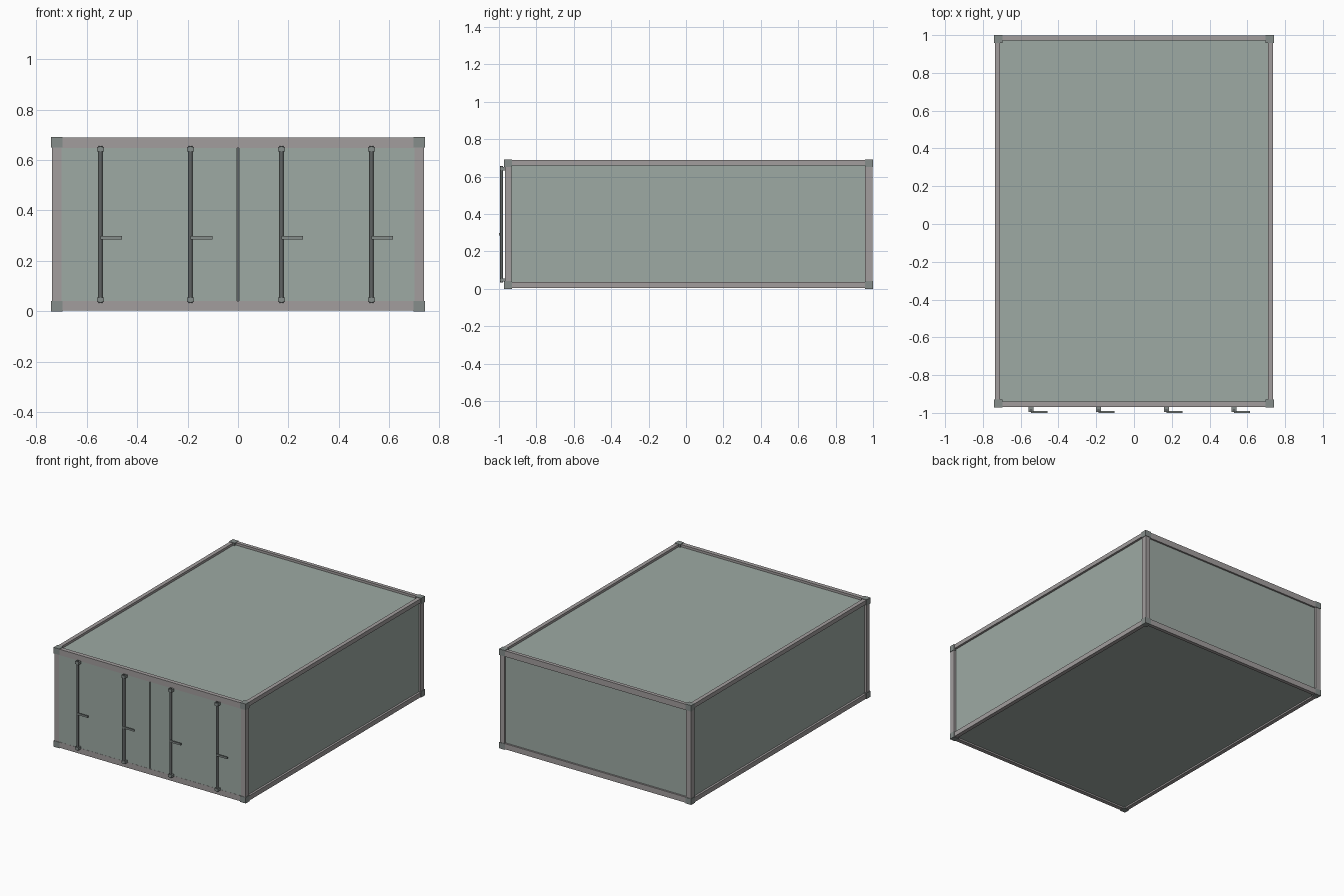
import bpy, bmesh
from mathutils import Vector, Matrix

if "Cube" in bpy.data.objects:
    bpy.data.objects.remove(bpy.data.objects["Cube"])


def material(name, rgb):
    m = bpy.data.materials.new(name)
    m.diffuse_color = (*rgb, 1)
    m.use_nodes = True
    m.node_tree.nodes["Principled BSDF"].inputs["Base Color"].default_value = m.diffuse_color
    return m


PANEL = material("panel_paint", (0.34, 0.40, 0.37))
FRAME = material("frame_paint", (0.36, 0.34, 0.34))
CAST = material("casting_paint", (0.24, 0.27, 0.26))
STEEL = material("dark_steel", (0.12, 0.13, 0.13))


def finish(name, bm, mat):
    me = bpy.data.meshes.new(name)
    bm.to_mesh(me)
    bm.free()
    me.materials.append(mat)
    ob = bpy.data.objects.new(name, me)
    bpy.context.collection.objects.link(ob)
    return ob


def box(name, lo, hi, mat):
    lo, hi = Vector(lo), Vector(hi)
    bm = bmesh.new()
    bmesh.ops.create_cube(bm, size=1)
    for v in bm.verts:
        v.co = (lo + hi) / 2 + v.co * (hi - lo)
    return finish(name, bm, mat)


def rod(name, x, y, z0, z1, r, mat):
    bm = bmesh.new()
    bmesh.ops.create_cone(bm, cap_ends=True, segments=12, radius1=r, radius2=r,
                          depth=z1 - z0,
                          matrix=Matrix.Translation((x, y, (z0 + z1) / 2)))
    return finish(name, bm, mat)


W, Y0, Y1, H = 0.74, -0.972, 1.0, 0.692   # outer size over the castings
E = 0.003                                 # castings stand proud by this
fx, fy0, fy1, fz0, fz1 = W - E, Y0 + E, Y1 - E, E, H - E

# Corner castings and posts
for sx, side in ((-1, "left"), (1, "right")):
    def span(a, b):
        return (a, b) if sx > 0 else (-b, -a)
    for ya, yb, end in ((Y0, Y0 + 0.042, "front"), (Y1 - 0.042, Y1, "back")):
        xa, xb = span(W - 0.044, W)
        for za, lvl in ((0, "bottom"), (H - 0.042, "top")):
            box(f"corner_casting_{end}_{side}_{lvl}", (xa, ya, za), (xb, yb, za + 0.042), CAST)
        pa, pb = span(fx - 0.037, fx)
        box(f"{end}_{side}_post", (pa, max(ya, fy0), 0.04), (pb, min(yb, fy1) - (0.004 if end == "front" else 0), H - 0.04), FRAME)
    # Long side rails
    xa, xb = span(fx - 0.028, fx)
    box(f"{side}_bottom_rail", (xa, Y0 + 0.04, fz0), (xb, Y1 - 0.04, 0.036), FRAME)
    box(f"{side}_top_rail", (xa, Y0 + 0.04, 0.66), (xb, Y1 - 0.04, fz1), FRAME)
    # Side wall
    xa, xb = span(0.705, 0.722)
    box(f"{side}_wall", (xa, Y0 + 0.02, 0.015), (xb, Y1 - 0.02, H - 0.02), PANEL)

# End rails
ex = W - 0.042
for ya, yb, end in ((fy0, fy0 + 0.029, "front"), (fy1 - 0.025, fy1, "back")):
    box(f"{end}_bottom_rail", (-ex, ya, fz0), (ex, yb, 0.042), FRAME)
    box(f"{end}_top_rail", (-ex, ya, 0.648), (ex, yb, fz1), FRAME)

# Roof, floor and back wall, slightly recessed in the frame
box("roof", (-0.72, Y0 + 0.02, 0.662), (0.72, Y1 - 0.02, 0.673), PANEL)
box("floor", (-0.72, Y0 + 0.02, 0.014), (0.72, Y1 - 0.02, 0.026), PANEL)
box("back_wall", (-0.71, 0.972, 0.02), (0.71, 0.985, 0.67), PANEL)

# Doors with a dark seam between them
box("left_door", (-0.702, fy0 + 0.001, 0.041), (-0.003, fy0 + 0.022, 0.649), PANEL)
box("right_door", (0.003, fy0 + 0.001, 0.041), (0.702, fy0 + 0.022, 0.649), PANEL)
box("door_seam", (-0.004, fy0 + 0.008, 0.041), (0.004, fy0 + 0.02, 0.649), STEEL)

# Locking bars with end brackets and handles
for i, x in enumerate((-0.545, -0.188, 0.172, 0.529), 1):
    rod(f"locking_bar_{i}", x, -0.986, 0.034, 0.656, 0.008, STEEL)
    for z, lvl in ((0.047, "bottom"), (0.642, "top")):
        box(f"bar_bracket_{i}_{lvl}", (x - 0.014, -0.995, z - 0.009),
            (x + 0.014, fy0, z + 0.009), CAST)
    box(f"bar_handle_{i}", (x, -1.0, 0.286), (x + 0.086, -0.991, 0.298), CAST)
